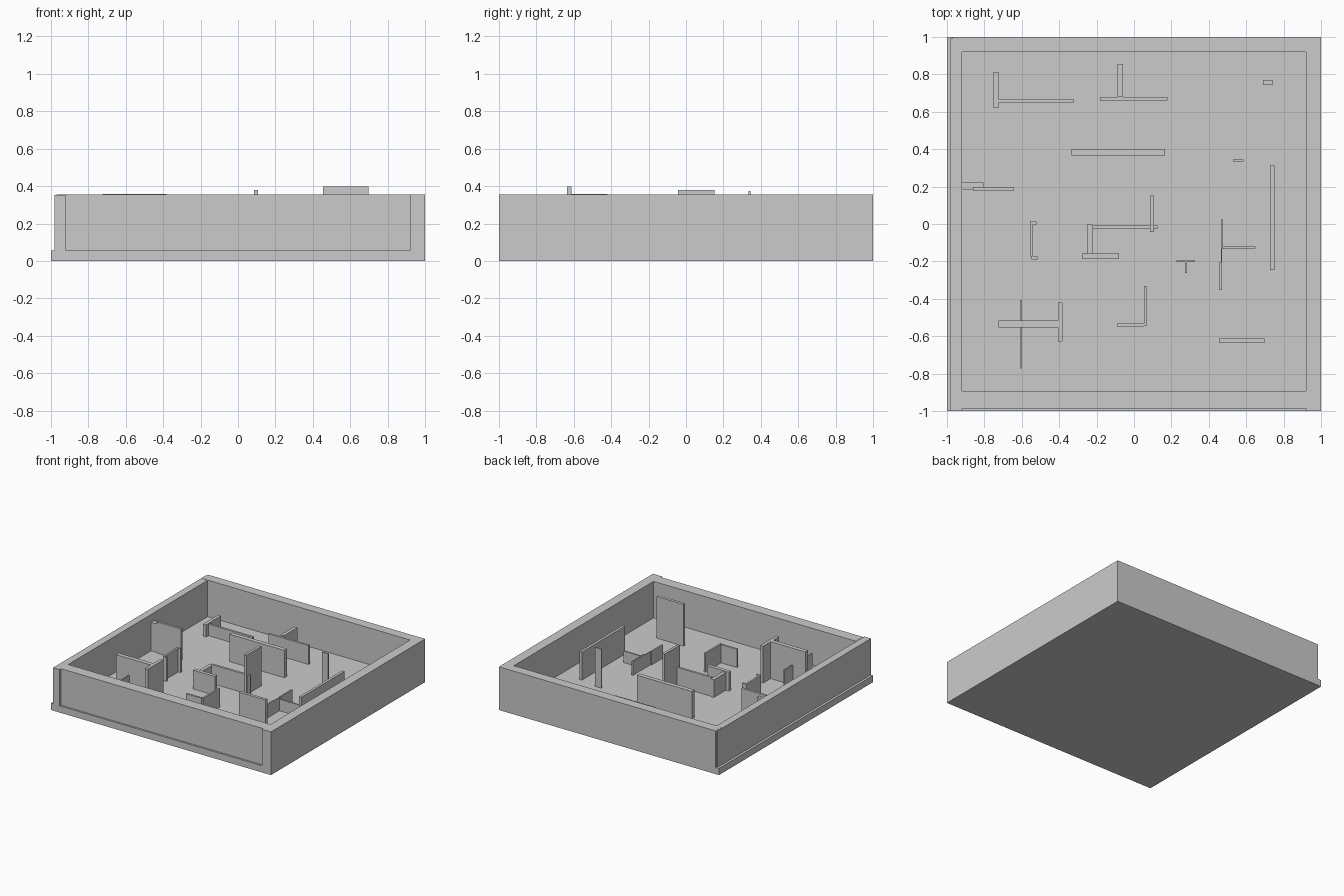
import bpy

FLOOR = 0.055
RIM = 0.355


def box(name, x0, x1, y0, y1, z0, z1):
    bpy.ops.mesh.primitive_cube_add(size=1, location=((x0 + x1) / 2, (y0 + y1) / 2, (z0 + z1) / 2))
    ob = bpy.context.object
    ob.name = name
    ob.scale = (x1 - x0, y1 - y0, z1 - z0)
    bpy.ops.object.transform_apply(location=False, rotation=False, scale=True)
    return ob


# Floor slab and the four outer walls (front wall slightly recessed)
box("floor_slab", -1, 1, -1, 1, 0, FLOOR)
box("left_wall", -0.98, -0.92, -1, 0.99, FLOOR, RIM - 0.002)
box("right_wall", 0.92, 1, -1, 1, FLOOR, RIM)
box("back_wall", -0.97, 0.92, 0.92, 1, FLOOR, RIM)
box("front_wall", -0.92, 0.92, -0.985, -0.893, FLOOR, RIM)


def partition(name, *pieces):
    # each piece: x0, x1, y0, y1, top height
    for i, (x0, x1, y0, y1, top) in enumerate(pieces, 1):
        box(f"{name}_{i}", x0, x1, y0, y1, FLOOR, top)


# Back row of partitions
partition("back_left_tee", (-0.75, -0.723, 0.62, 0.812, 0.155), (-0.723, -0.32, 0.648, 0.666, 0.15))
partition("back_middle_tee", (-0.087, -0.06, 0.678, 0.855, 0.22), (-0.183, 0.18, 0.66, 0.678, 0.21))
partition("back_right_block", (0.69, 0.74, 0.743, 0.77, 0.12))
partition("long_panel", (-0.333, 0.166, 0.365, 0.4, 0.28))
partition("slim_post", (0.528, 0.586, 0.333, 0.345, 0.375))

# Middle row
partition("right_side_panel", (0.728, 0.75, -0.247, 0.312, 0.285))
partition("left_side_ledge", (-0.92, -0.803, 0.185, 0.222, 0.29), (-0.86, -0.641, 0.178, 0.197, 0.31))
partition("bracket", (-0.557, -0.541, -0.175, 0.013, 0.25), (-0.541, -0.52, -0.003, 0.013, 0.25),
          (-0.547, -0.516, -0.19, -0.175, 0.25))
partition("centre_maze", (0.086, 0.107, -0.043, 0.153, 0.38), (-0.223, 0.125, -0.026, -0.007, 0.21),
          (-0.252, -0.223, -0.157, -0.002, 0.2), (-0.279, -0.08, -0.186, -0.157, 0.21))
partition("right_junction", (0.465, 0.476, -0.133, 0.025, 0.17), (0.476, 0.65, -0.132, -0.12, 0.15),
          (0.456, 0.469, -0.352, -0.205, 0.165), (0.464, 0.469, -0.205, -0.133, 0.165))
partition("low_tee", (0.228, 0.327, -0.202, -0.196, 0.11), (0.272, 0.283, -0.261, -0.202, 0.11))

# Front row
partition("front_left_cross", (-0.723, -0.407, -0.552, -0.517, 0.358), (-0.61, -0.6, -0.772, -0.406, 0.22),
          (-0.407, -0.381, -0.627, -0.42, 0.358))
partition("front_corner", (0.054, 0.068, -0.545, -0.33, 0.21), (-0.09, 0.054, -0.548, -0.532, 0.205))
partition("front_right_panel", (0.453, 0.697, -0.637, -0.613, 0.397))
